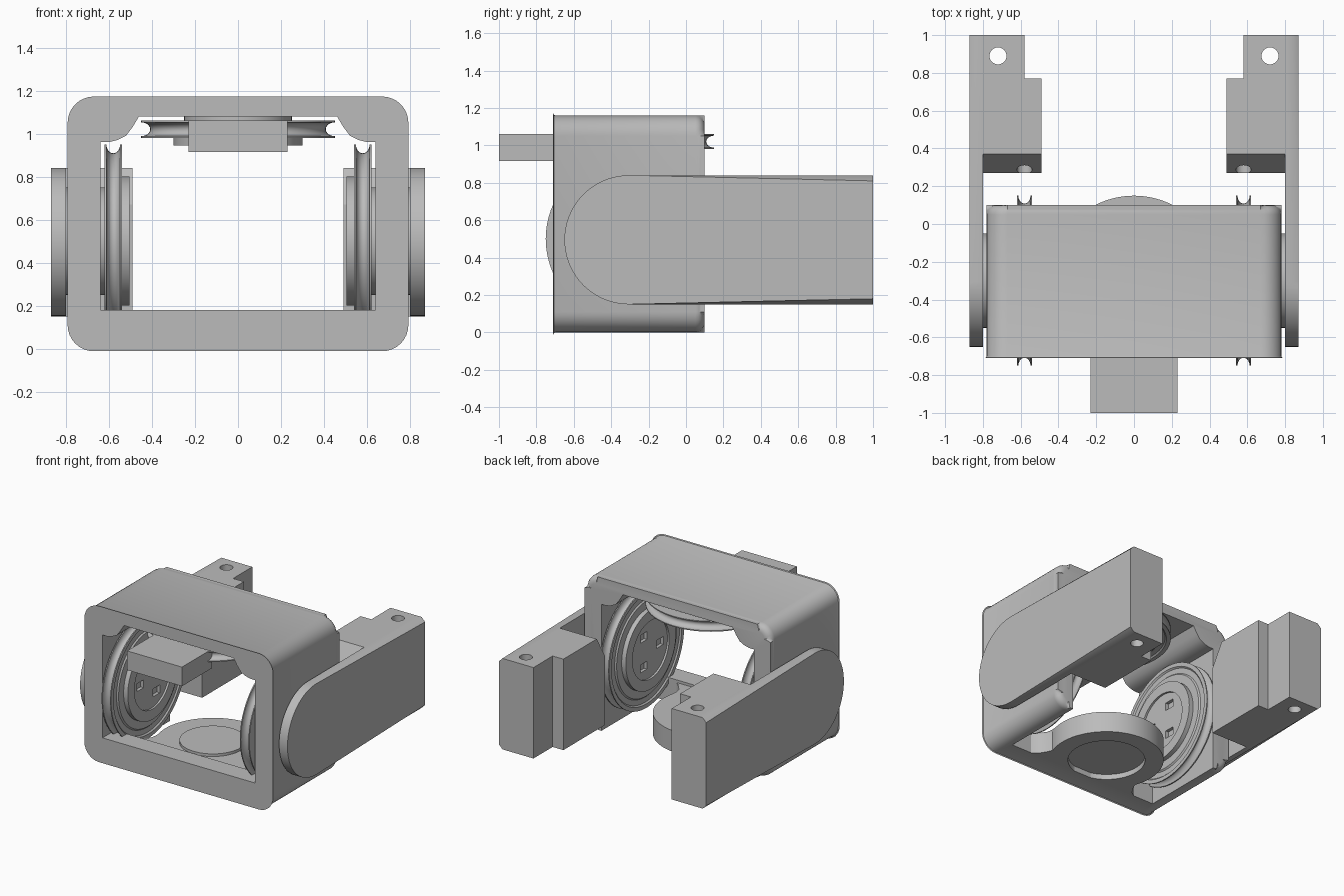
import bpy, bmesh, math
from mathutils import Vector

if "Cube" in bpy.data.objects:
    bpy.data.objects.remove(bpy.data.objects["Cube"], do_unlink=True)

grey = bpy.data.materials.new("plain_grey")
grey.use_nodes = True
grey.diffuse_color = (0.5, 0.5, 0.5, 1)
grey.node_tree.nodes["Principled BSDF"].inputs["Base Color"].default_value = (0.5, 0.5, 0.5, 1)

AXIS_Y, AXIS_Z = -0.30, 0.50


def finish(name, bm):
    bmesh.ops.recalc_face_normals(bm, faces=bm.faces)
    mesh = bpy.data.meshes.new(name)
    bm.to_mesh(mesh)
    bm.free()
    obj = bpy.data.objects.new(name, mesh)
    bpy.context.collection.objects.link(obj)
    mesh.materials.append(grey)
    return obj


def place(axis, a, b, t):
    return Vector({"x": (t, a, b), "y": (a, t, b), "z": (a, b, t)}[axis])


def prism(name, axis, outline, lo, hi, bevels=()):
    """Extrude an outline; bevels are (cap position, size, segments, skip rule)."""
    bm = bmesh.new()
    low = [bm.verts.new(place(axis, a, b, lo)) for a, b in outline]
    high = [bm.verts.new(place(axis, a, b, hi)) for a, b in outline]
    bm.faces.new(low)
    bm.faces.new(high)
    for i in range(len(low)):
        j = (i + 1) % len(low)
        bm.faces.new((low[i], low[j], high[j], high[i]))
    k = "xyz".index(axis)
    for cap, size, segments, skip in bevels:
        edges = [e for e in bm.edges if all(abs(v.co[k] - cap) < 1e-5 for v in e.verts)
                 and not (skip and all(skip(v.co) for v in e.verts))]
        bmesh.ops.bevel(bm, geom=edges, offset=size, segments=segments,
                        profile=0.5, affect="EDGES")
    return finish(name, bm)


def rect(a0, a1, b0, b1):
    return [(a0, b0), (a1, b0), (a1, b1), (a0, b1)]


def arc(a, b, r, start, end, n):
    return [(a + r * math.cos(math.radians(start + (end - start) * i / n)),
             b + r * math.sin(math.radians(start + (end - start) * i / n)))
            for i in range(n + 1)]


def disc(a, b, r, n=48):
    return arc(a, b, r, 0, 360, n)[:-1]


def lathe(name, profile, centre, axis, sign=1, n=72):
    """Turn a (radius, offset) profile around an axis."""
    bm = bmesh.new()
    rings = []
    for r, t in profile:
        count = 1 if r == 0 else n
        rings.append([bm.verts.new(place(axis, r * math.cos(2 * math.pi * i / n),
                                         r * math.sin(2 * math.pi * i / n), t * sign)
                                   + Vector(centre)) for i in range(count)])
    for p, q in zip(rings, rings[1:]):
        for i in range(n):
            j = (i + 1) % n
            corners = [p[i % len(p)], p[j % len(p)], q[j % len(q)], q[i % len(q)]]
            bm.faces.new(list(dict.fromkeys(corners)))
    return finish(name, bm)


def cut(obj, *cutters):
    for c in cutters:
        c.hide_render = True
        mod = obj.modifiers.new("cut", "BOOLEAN")
        mod.operation = "DIFFERENCE"
        mod.solver = "EXACT"
        mod.object = c
        bpy.context.view_layer.objects.active = obj
        bpy.ops.object.modifier_apply(modifier=mod.name)
        bpy.data.objects.remove(c, do_unlink=True)


def smooth(obj):
    bpy.ops.object.select_all(action="DESELECT")
    obj.select_set(True)
    bpy.context.view_layer.objects.active = obj
    bpy.ops.object.shade_smooth_by_angle(angle=math.radians(30))


parts = []

# Rounded box frame, open front to back, with filled upper corners
R = 0.11
outer = (arc(0.78 - R, 1.16 - R, R, 0, 90, 8) + arc(R - 0.78, 1.16 - R, R, 90, 180, 8)
         + arc(R - 0.78, R, R, 180, 270, 8) + arc(0.78 - R, R, R, 270, 360, 8))
frame = prism("frame", "y", outer, -0.71, 0.10,
              [(0.10, 0.05, 5, None), (-0.71, 0.012, 2, None)])
corner = [(0.64, 0.96), (0.60, 0.96), (0.56, 0.97), (0.52, 0.99), (0.49, 1.03), (0.46, 1.08)]
opening = [(-0.64, 0.18), (0.64, 0.18)] + corner + [(-a, b) for a, b in reversed(corner)]
cut(frame, prism("opening_cutter", "y", opening, -1, 0.4),
    prism("floor_cutter", "z", rect(-0.64, 0.64, -0.56, 0.4), -0.2, 0.4))
parts.append(frame)

# Round lobe behind the front floor strip, recessed underneath
neck = [(0.47, -0.60), (0.47, -0.56), (0.43, -0.535), (0.395, -0.48)]
lobe = prism("floor_lobe", "z", neck + arc(0, AXIS_Y, 0.40, -20, 200, 40)
             + [(-a, b) for a, b in reversed(neck)], 0, 0.16,
             [(0.16, 0.01, 2, lambda c: c.y < -0.59)])
cut(lobe, prism("recess_cutter", "z", disc(0, AXIS_Y, 0.27, 64), -0.1, 0.04))
parts += [lobe, prism("lobe_disc", "z", disc(0, AXIS_Y, 0.23, 64), 0.15, 0.18)]


# Grooved pulleys: stepped inner face, concave rim, hub on the outer side
def pulley(name, centre, axis, sign, hub):
    groove = [(0.45 - 0.042 * math.cos(math.radians(a)), 0.032 * math.sin(math.radians(a)))
              for a in range(-90, 91, 18)]
    profile = ([(0, -0.06), (0.22, -0.06), (0.22, -0.075), (0.30, -0.075), (0.30, -0.04),
                (0.36, -0.04), (0.37, -0.03), (0.41, -0.03), (0.42, -0.04), (0.45, -0.04)]
               + groove + [(0.45, 0.04), (0.25, 0.04), (0.25, hub), (0, hub)])
    obj = lathe(name, profile, centre, axis, sign)
    k = "xyz".index(axis)
    flat = [c for i, c in enumerate(centre) if i != k]
    depth = centre[k] - 0.06 * sign
    for angle in (60, 180, 300):
        a = flat[0] + 0.13 * math.cos(math.radians(angle))
        b = flat[1] + 0.13 * math.sin(math.radians(angle))
        cut(obj, prism("slot_cutter", axis, rect(a - 0.04, a + 0.04, b - 0.03, b + 0.03),
                       depth - 0.025, depth + 0.025))
    parts.append(obj)


pulley("top_pulley", (0, AXIS_Y, 1.02), "z", 1, 0.07)

# Block reaching forward from the top pulley
parts.append(prism("front_block", "y", rect(-0.23, 0.23, 0.915, 1.06), -1, -0.64))

for side, s in (("left", 1), ("right", -1)):
    pulley(side + "_pulley", (0.58 * s, AXIS_Y, AXIS_Z), "x", s, 0.07)
    parts.append(prism(side + "_hub", "x", disc(AXIS_Y, AXIS_Z, 0.25), 0.77 * s, 0.81 * s))

    # Outer arm with a round front end and chamfered outer rim
    outline = [(1, 0.15), (1, 0.84)] + arc(-0.305, 0.495, 0.345, 90, 270, 36)
    parts.append(prism(side + "_arm", "x", outline, 0.80 * s, 0.87 * s,
                       [(0.87 * s, 0.03, 1, lambda c: c.y > 0.99)]))

    # Stepped block inside the rear of the arm
    steps = [(0.49, 0.27), (0.805, 0.27), (0.805, 1), (0.58, 1), (0.58, 0.77), (0.49, 0.77)]
    block = prism(side + "_arm_block", "z", [(a * s, b) for a, b in steps], 0.15, 0.84)
    slope = [(0.2, 0.67), (0.27, 0.67), (0.37, 0.84), (0.37, 0.9), (0.2, 0.9)]
    cut(block, prism("slope_cutter", "x", slope, 0.4 * s, 0.9 * s),
        prism("guide_cutter", "y", disc(0.58 * s, 0.70, 0.04, 24), 0.2, 0.36),
        prism("hole_cutter", "z", disc(0.72 * s, 0.89, 0.045, 32), 0, 1))
    parts.append(block)

for part in parts:
    smooth(part)
